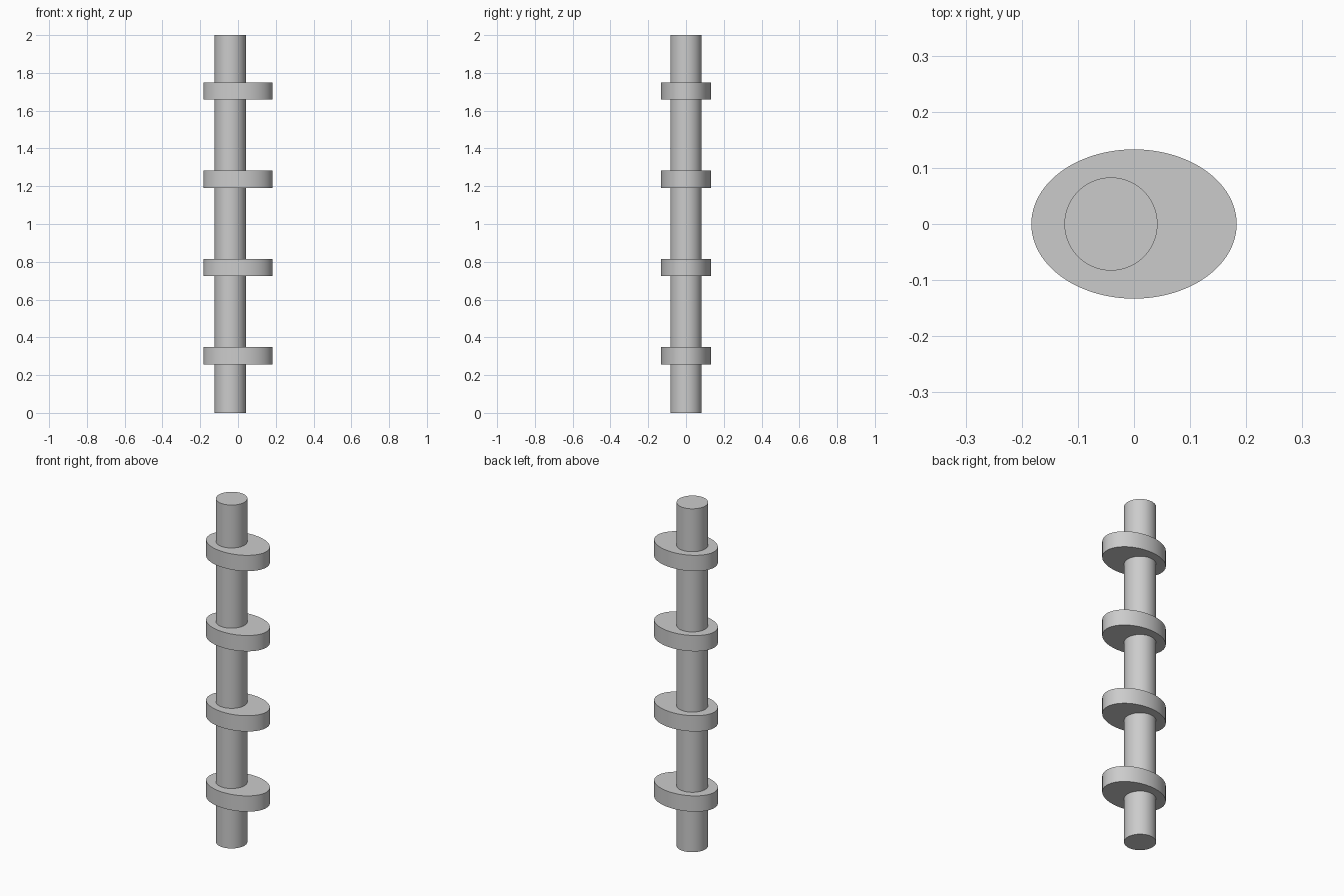
import bpy
import math

if "Cube" in bpy.data.objects:
    bpy.data.objects.remove(bpy.data.objects["Cube"], do_unlink=True)

steel = bpy.data.materials.new("steel_grey")
steel.use_nodes = True
colour = (0.6, 0.6, 0.6, 1)
steel.diffuse_color = colour
steel.node_tree.nodes["Principled BSDF"].inputs["Base Color"].default_value = colour


def disc(name, x, z, rx, ry, height):
    """Upright smooth cylinder with an elliptical section, centred at height z."""
    bpy.ops.mesh.primitive_cylinder_add(vertices=96, radius=1, depth=height, location=(x, 0, z))
    ob = bpy.context.object
    ob.name = name
    ob.scale = (rx, ry, 1)
    bpy.ops.object.transform_apply(location=False, rotation=False, scale=True)
    bpy.ops.object.shade_smooth_by_angle(angle=math.radians(30))
    ob.data.materials.append(steel)
    return ob


# Round shaft, offset from the cam centres
disc("shaft", -0.041, 1.0, 0.083, 0.083, 2.0)

# Four evenly spaced elliptical cams
for i in range(4):
    disc(f"cam_{i + 1}", 0, 0.303 + i * 0.467, 0.183, 0.133, 0.092)
